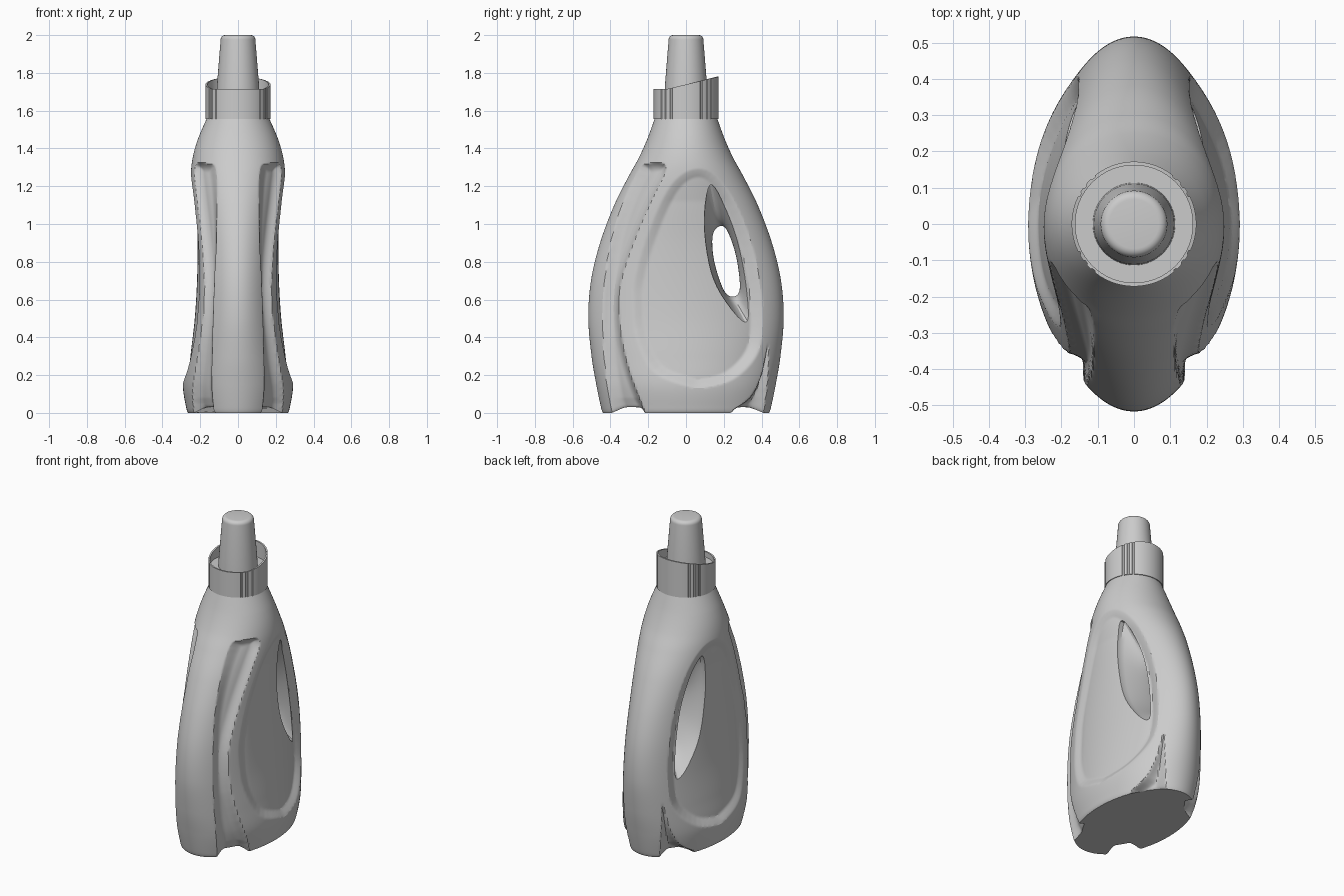
import bpy, bmesh, math

if "Cube" in bpy.data.objects:
    bpy.data.objects.remove(bpy.data.objects["Cube"], do_unlink=True)

grey = bpy.data.materials.new("light_grey_plastic")
grey.use_nodes = True
grey.diffuse_color = (0.6, 0.6, 0.6, 1)
grey.node_tree.nodes["Principled BSDF"].inputs["Base Color"].default_value = (0.6, 0.6, 0.6, 1)


def clamp(v):
    return max(0.0, min(1.0, v))


def spline(p, q, r, s, t):
    """Smooth curve between q and r."""
    return tuple(b + 0.5 * t * (c - a + t * (2 * a - 5 * b + 4 * c - d + t * (3 * (b - c) + d - a)))
                 for a, b, c, d in zip(p, q, r, s))


def smooth_loop(pts, n=4):
    k = len(pts)
    return [spline(pts[i - 1], pts[i], pts[(i + 1) % k], pts[(i + 2) % k], j / n)
            for i in range(k) for j in range(n)]


def smooth_open(pts, n):
    ext = [pts[0]] + pts + [pts[-1]]
    out = [spline(*ext[i:i + 4], j / n) for i in range(len(pts) - 1) for j in range(n)]
    return out + [pts[-1]]


def inside_distance(loop, y, z):
    """Distance to the outline for points inside it, otherwise zero."""
    inside, best = False, 9.0
    py, pz = loop[-1]
    for qy, qz in loop:
        if (pz > z) != (qz > z) and y < py + (z - pz) * (qy - py) / (qz - pz):
            inside = not inside
        dy, dz = qy - py, qz - pz
        t = clamp(((y - py) * dy + (z - pz) * dz) / (dy * dy + dz * dz + 1e-12))
        best = min(best, (y - py - t * dy) ** 2 + (z - pz - t * dz) ** 2)
        py, pz = qy, qz
    return math.sqrt(best) if inside else 0.0


def loft(name, rings, cap=True, closed=False):
    """Skin a list of equal point rings."""
    bm = bmesh.new()
    vs = [[bm.verts.new(p) for p in ring] for ring in rings]
    n = len(vs[0])
    pairs = list(zip(vs, vs[1:])) + ([(vs[-1], vs[0])] if closed else [])
    for a, b in pairs:
        for i in range(n):
            j = (i + 1) % n
            bm.faces.new((a[i], a[j], b[j], b[i]))
    if cap and not closed:
        bm.faces.new(vs[0][::-1])
        bm.faces.new(vs[-1])
    bmesh.ops.recalc_face_normals(bm, faces=bm.faces)
    mesh = bpy.data.meshes.new(name)
    bm.to_mesh(mesh)
    bm.free()
    mesh.materials.append(grey)
    obj = bpy.data.objects.new(name, mesh)
    bpy.context.collection.objects.link(obj)
    return obj


def activate(obj):
    bpy.ops.object.select_all(action='DESELECT')
    obj.select_set(True)
    bpy.context.view_layer.objects.active = obj


def smooth(obj, angle):
    activate(obj)
    bpy.ops.object.shade_smooth_by_angle(angle=math.radians(angle))


# Body profile: height, half width, half depth
PROFILE = smooth_open([
    (0, .265, .44), (.03, .275, .45), (.15, .292, .475), (.3, .278, .5), (.5, .255, .517),
    (.7, .243, .503), (.9, .24, .455), (1.1, .247, .38), (1.25, .25, .305),
    (1.35, .24, .25), (1.45, .212, .205), (1.56, .165, .165)], 15)

# Side outlines (depth, height) of the recesses
PANEL = smooth_loop([
    (-.28, .6), (-.26, .4), (-.17, .22), (0, .145), (.1, .135), (.25, .18), (.37, .3),
    (.405, .45), (.39, .7), (.33, .95), (.24, 1.15), (.14, 1.27), (.04, 1.29),
    (-.06, 1.23), (-.14, 1.1), (-.22, .9), (-.27, .72)])
FRONT_GROOVE = smooth_loop([
    (-.2, 1.32), (-.12, 1.32), (-.11, 1.27), (-.16, 1.17), (-.25, .97), (-.33, .75),
    (-.355, .6), (-.345, .42), (-.3, .22), (-.22, 0), (-.22, -.1), (-.37, -.1), (-.39, 0),
    (-.43, .25), (-.44, .55), (-.41, .85), (-.34, 1.1), (-.25, 1.29)])
REAR_GROOVE = smooth_loop([
    (.435, .36), (.4, .2), (.34, .08), (.24, 0), (.24, -.1), (.4, -.1), (.41, 0), (.43, .15)])


def body_point(z, a, b, ang):
    c, s = math.cos(ang), math.sin(ang)
    x, y = a * c, b * s
    panel = clamp(inside_distance(PANEL, y, z) / .045)
    depth = panel * (.02 + .02 * clamp((y + .2) / .6)) * clamp(.4 + (1.3 - z) / .3)
    lift = 0
    for outline, deep in ((FRONT_GROOVE, .033), (REAR_GROOVE, .04)):
        t = clamp(inside_distance(outline, y, z) / .05)
        t = 1 - (1 - t) ** 2
        depth += t * (deep + .015 * clamp(1 - z / .4))
        lift += t * .03 * clamp(1 - z / .08)
    # Push inwards along the surface normal
    nx, ny = c / a, s / b
    k = depth / math.hypot(nx, ny)
    return max(0.0, x - nx * k), y - ny * k, z + lift


SEGMENTS = 256
rings = []
for z, a, b in PROFILE:
    half = [body_point(z, a, b, -math.pi / 2 + 2 * math.pi * i / SEGMENTS)
            for i in range(SEGMENTS // 2 + 1)]
    rings.append(half + [(-x, y, h) for x, y, h in half[-2:0:-1]])
body = loft("bottle_body", rings)

# Handle opening: narrow in the middle, wide at each side
WIDE = smooth_loop([(.13, 1.19), (.1, 1.0), (.135, .75), (.22, .58),
                    (.335, .47), (.325, .68), (.275, .92), (.2, 1.1)], 5)
NARROW = smooth_loop([(.17, .985), (.14, .93), (.15, .8), (.2, .65),
                      (.25, .615), (.285, .66), (.265, .83), (.215, .97)], 5)
sections = []
for i in range(-16, 17):
    x = i * .02
    t = min(1.08, (abs(x) / .17) ** 1.6)
    sections.append([(x, n[0] + t * (w[0] - n[0]), n[1] + t * (w[1] - n[1]))
                     for n, w in zip(NARROW, WIDE)])
cutter = loft("handle_cutter", sections)
cutter.hide_render = True
cut = body.modifiers.new("handle_hole", 'BOOLEAN')
cut.operation = 'DIFFERENCE'
cut.solver = 'EXACT'
cut.object = cutter
activate(body)
bpy.ops.object.modifier_apply(modifier=cut.name)
bpy.data.objects.remove(cutter, do_unlink=True)
smooth(body, 25)


# Collar with a rising rear lip and shallow grip slots
def collar_ring(radius, height, slots=False):
    ring = []
    for i in range(360):
        ang = math.radians(i)
        away = math.degrees(math.acos(abs(math.sin(ang))))
        r = radius - (.004 if slots and 40 < away < 70 and away % 10 < 4 else 0)
        top = height if height else 1.714 + .066 * clamp((math.sin(ang) + .6) / 1.6)
        ring.append((r * math.cos(ang), r * math.sin(ang), top))
    return ring


collar = loft("collar", [collar_ring(.1, 1.555), collar_ring(.172, 1.555, True),
                         collar_ring(.172, None, True), collar_ring(.162, None),
                         collar_ring(.162, 1.68), collar_ring(.1, 1.68)], closed=True)
smooth(collar, 30)


# Tapered spout cap with a rounded top
def circle(r, z, n=64):
    return [(r * math.cos(2 * math.pi * i / n), r * math.sin(2 * math.pi * i / n), z) for i in range(n)]


crown = [circle(.068 + .024 * math.cos(k * math.pi / 12), 1.976 + .024 * math.sin(k * math.pi / 12))
         for k in range(7)]
spout = loft("spout_cap", [circle(.114, 1.67), circle(.111, 1.74)] + crown)
smooth(spout, 40)
